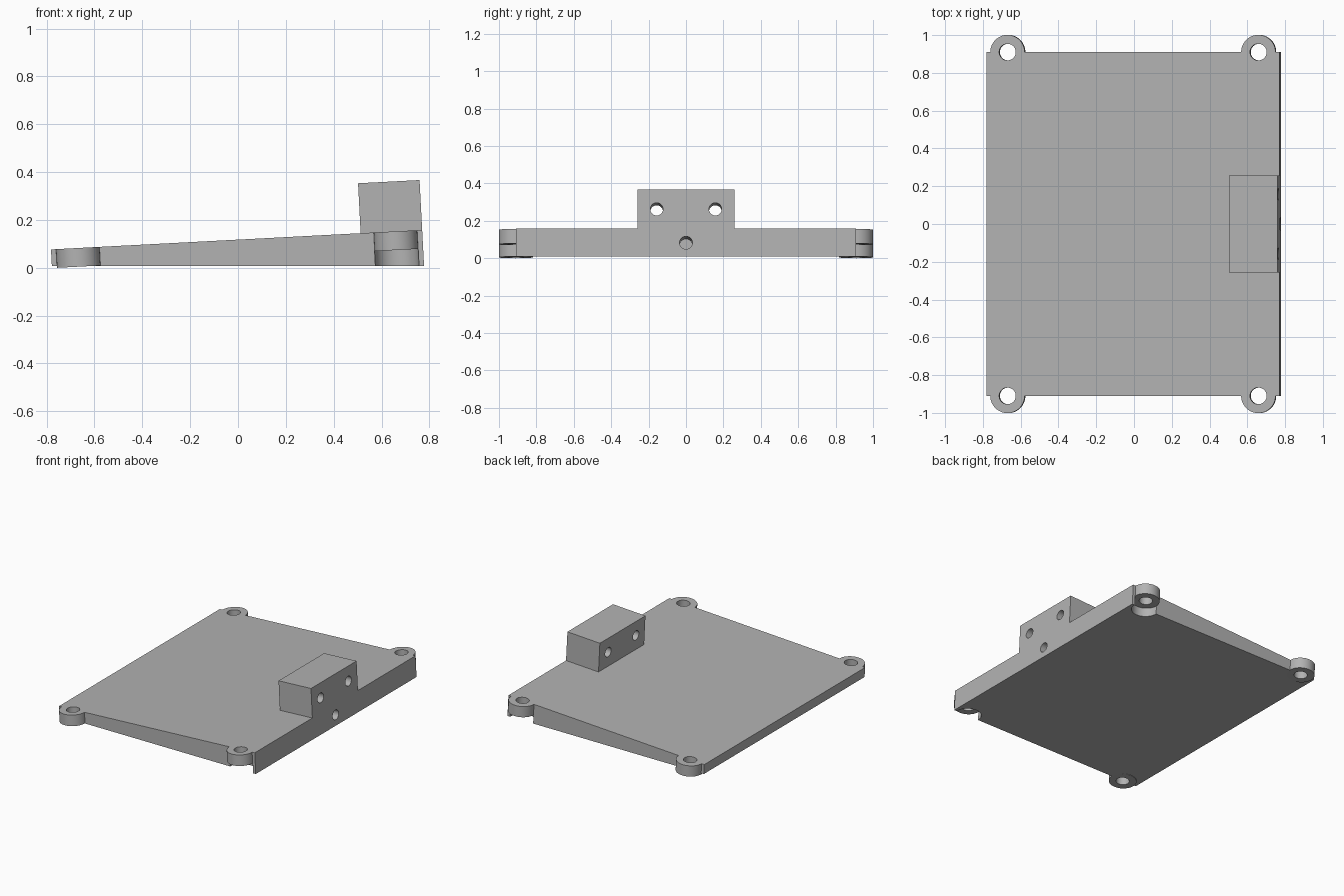
import bpy, math
from mathutils import Matrix

if "Cube" in bpy.data.objects:
    bpy.data.objects.remove(bpy.data.objects["Cube"])

# Built in the tilted frame: origin at the top right edge, top surface at z = 0
TILT = math.radians(3)
LENGTH, HALF_W = 1.554, 0.91
LUG_R, LUG_T, LUG_IN = 0.091, 0.078, 0.112
BLOCK_D, BLOCK_W, BLOCK_H = 0.2575, 0.258, 0.209

grey = bpy.data.materials.new("plain grey")
grey.diffuse_color = (0.45, 0.45, 0.45, 1)
grey.use_nodes = True
grey.node_tree.nodes["Principled BSDF"].inputs["Base Color"].default_value = grey.diffuse_color


def prism(name, profile, half_width):
    """Extrude an x-z profile symmetrically along y."""
    n = len(profile)
    verts = [(x, y, z) for y in (-half_width, half_width) for x, z in profile]
    faces = [list(range(n)), list(range(2 * n - 1, n - 1, -1))]
    faces += [[(i + 1) % n, i, i + n, (i + 1) % n + n] for i in range(n)]
    mesh = bpy.data.meshes.new(name)
    mesh.from_pydata(verts, [], faces)
    obj = bpy.data.objects.new(name, mesh)
    bpy.context.collection.objects.link(obj)
    return obj


def cylinder(name, radius, start, end, axis, segments=64):
    """Cylinder between two positions along the x or z axis."""
    mid = [(a + b) / 2 for a, b in zip(start, end)]
    depth = sum(abs(a - b) for a, b in zip(start, end))
    bpy.ops.mesh.primitive_cylinder_add(vertices=segments, radius=radius, depth=depth)
    obj = bpy.context.object
    obj.name = name
    turn = Matrix.Rotation(math.pi / 2, 4, 'Y') if axis == 'x' else Matrix()
    obj.data.transform(Matrix.Translation(mid) @ turn)
    return obj


def combine(target, tool, operation):
    """Apply a boolean and remove the tool."""
    tool.hide_render = True
    mod = target.modifiers.new("boolean", 'BOOLEAN')
    mod.operation, mod.object, mod.solver = operation, tool, 'EXACT'
    bpy.context.view_layer.objects.active = target
    bpy.ops.object.modifier_apply(modifier=mod.name)
    bpy.data.objects.remove(tool)


# Wedge plate with its raised block in one side profile each
plate = prism("wedge_plate", [(0, 0), (-LENGTH, 0), (-LENGTH, -0.0688), (0, -0.1502)], HALF_W)
block = prism("block", [(0, BLOCK_H), (-BLOCK_D, BLOCK_H), (-BLOCK_D, -0.03), (0, -0.03)], BLOCK_W)
combine(plate, block, 'UNION')

# Corner lugs with clearance below and a screw hole through each
for x in (-LUG_IN, LUG_IN - LENGTH):
    for y in (-HALF_W, HALF_W):
        combine(plate, cylinder("clearance", LUG_R + 0.0003, (x, y, -0.3), (x, y, 0.001 - LUG_T), 'z'),
                'DIFFERENCE')
        combine(plate, cylinder("lug", LUG_R, (x, y, -LUG_T), (x, y, 0), 'z'), 'UNION')
        combine(plate, cylinder("screw_hole", 0.044, (x, y, -0.3), (x, y, 0.1), 'z'), 'DIFFERENCE')

# Two through holes in the block and one blind hole in the plate edge
for y, z, depth in ((-0.157, 0.1045, 0.4), (0.157, 0.1045, 0.4), (0, -0.075, BLOCK_D)):
    combine(plate, cylinder("side_hole", 0.034, (-depth, y, z), (0.1, y, z), 'x', 48), 'DIFFERENCE')

# Tilt into place
plate.data.transform(Matrix.Translation((0.77, 0, 0.158)) @ Matrix.Rotation(-TILT, 4, 'Y'))
plate.data.materials.clear()
plate.data.materials.append(grey)
for poly in plate.data.polygons:
    poly.material_index = 0

bpy.ops.object.select_all(action='DESELECT')
plate.select_set(True)
bpy.context.view_layer.objects.active = plate
bpy.ops.object.shade_smooth_by_angle(angle=math.radians(30))
